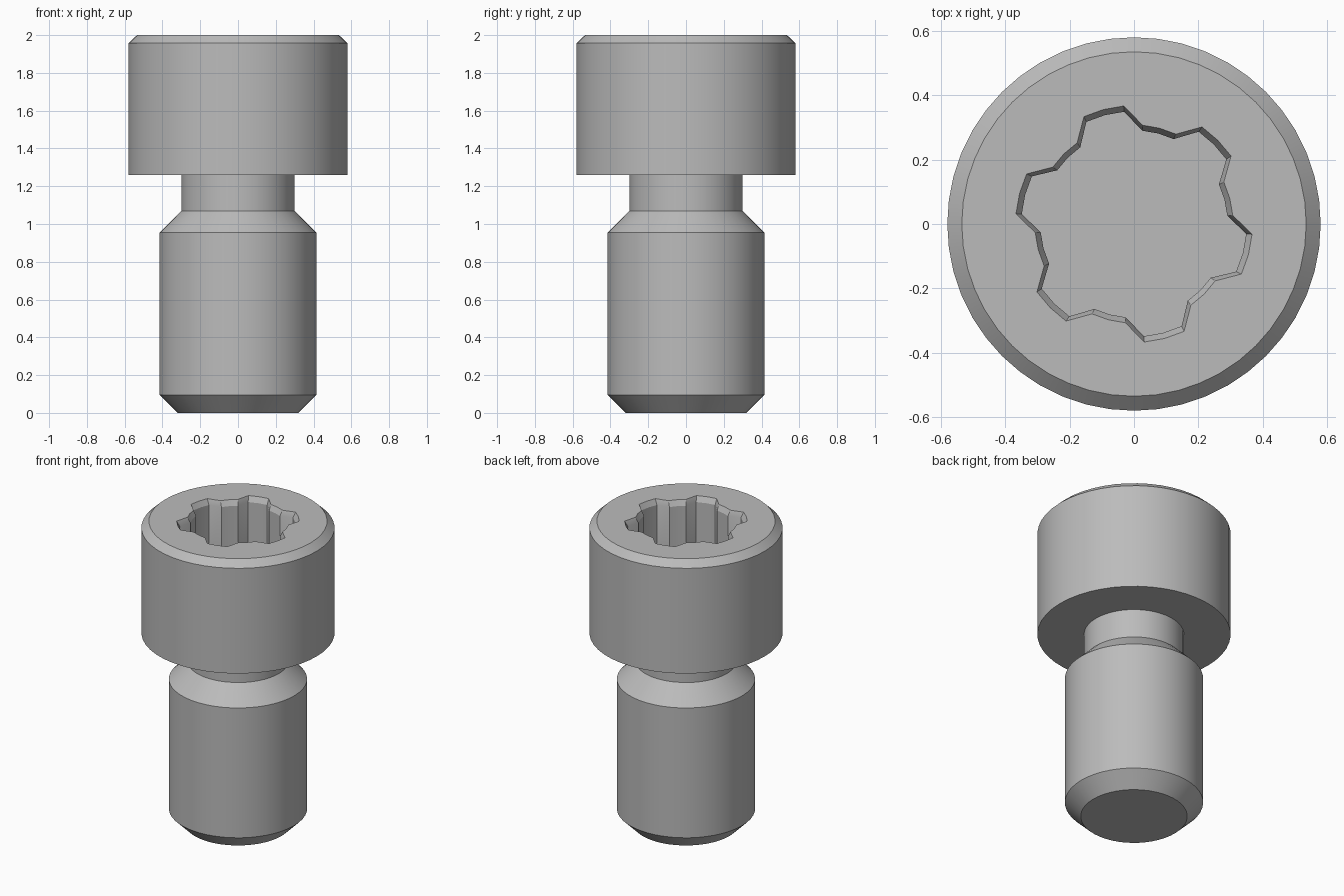
import bpy, bmesh
from math import sin, cos, radians, tau

cube = bpy.data.objects.get("Cube")
if cube:
    bpy.data.objects.remove(cube, do_unlink=True)

# Steel material
steel = bpy.data.materials.new("grey steel")
steel.use_nodes = True
GREY = (0.5, 0.5, 0.5, 1)
steel.diffuse_color = GREY
steel.node_tree.nodes["Principled BSDF"].inputs["Base Color"].default_value = GREY

SEGMENTS = 48
bm = bmesh.new()


def circle(radius, z):
    return [bm.verts.new((radius * cos(tau * i / SEGMENTS),
                          radius * sin(tau * i / SEGMENTS), z))
            for i in range(SEGMENTS)]


def lobed_ring(lobe, valley, z):
    """Six-lobed socket outline, three points per lobe and per valley."""
    ring = []
    for i in range(6):
        for centre, r in ((45, lobe), (75, valley)):
            for step in (-10, 0, 10):
                a = radians(60 * i + centre + step)
                ring.append(bm.verts.new((r * cos(a), r * sin(a), z)))
    return ring


def skin(rings):
    for low, high in zip(rings, rings[1:]):
        n = len(low)
        for i in range(n):
            j = (i + 1) % n
            bm.faces.new((low[i], low[j], high[j], high[i]))


def loop_edges(ring):
    return [bm.edges.get((ring[i - 1], ring[i])) for i in range(len(ring))]


# Turned outside: tip, shank, shoulder, neck, head
profile = [(0.32, 0), (0.415, 0.095), (0.415, 0.955), (0.30, 1.07),
           (0.30, 1.26), (0.58, 1.26), (0.58, 1.957), (0.535, 2)]
body = [circle(r, z) for r, z in profile]
skin(body)
bm.faces.new(body[0])

# Drive socket with chamfered mouth and flat floor
socket = [lobed_ring(0.368, 0.308, 2), lobed_ring(0.35, 0.291, 1.965),
          lobed_ring(0.35, 0.291, 1.58)]
skin(socket)
bm.faces.new(socket[-1])

# Flat top of the head around the socket
bmesh.ops.triangle_fill(bm, use_beauty=True,
                        edges=loop_edges(body[-1]) + loop_edges(socket[0]))
bmesh.ops.recalc_face_normals(bm, faces=bm.faces)

mesh = bpy.data.meshes.new("socket_screw")
bm.to_mesh(mesh)
bm.free()
mesh.materials.append(steel)
screw = bpy.data.objects.new("socket_screw", mesh)
bpy.context.collection.objects.link(screw)

# Smooth round walls, crisp machined edges
bpy.ops.object.select_all(action='DESELECT')
screw.select_set(True)
bpy.context.view_layer.objects.active = screw
bpy.ops.object.shade_smooth_by_angle(angle=radians(25))
